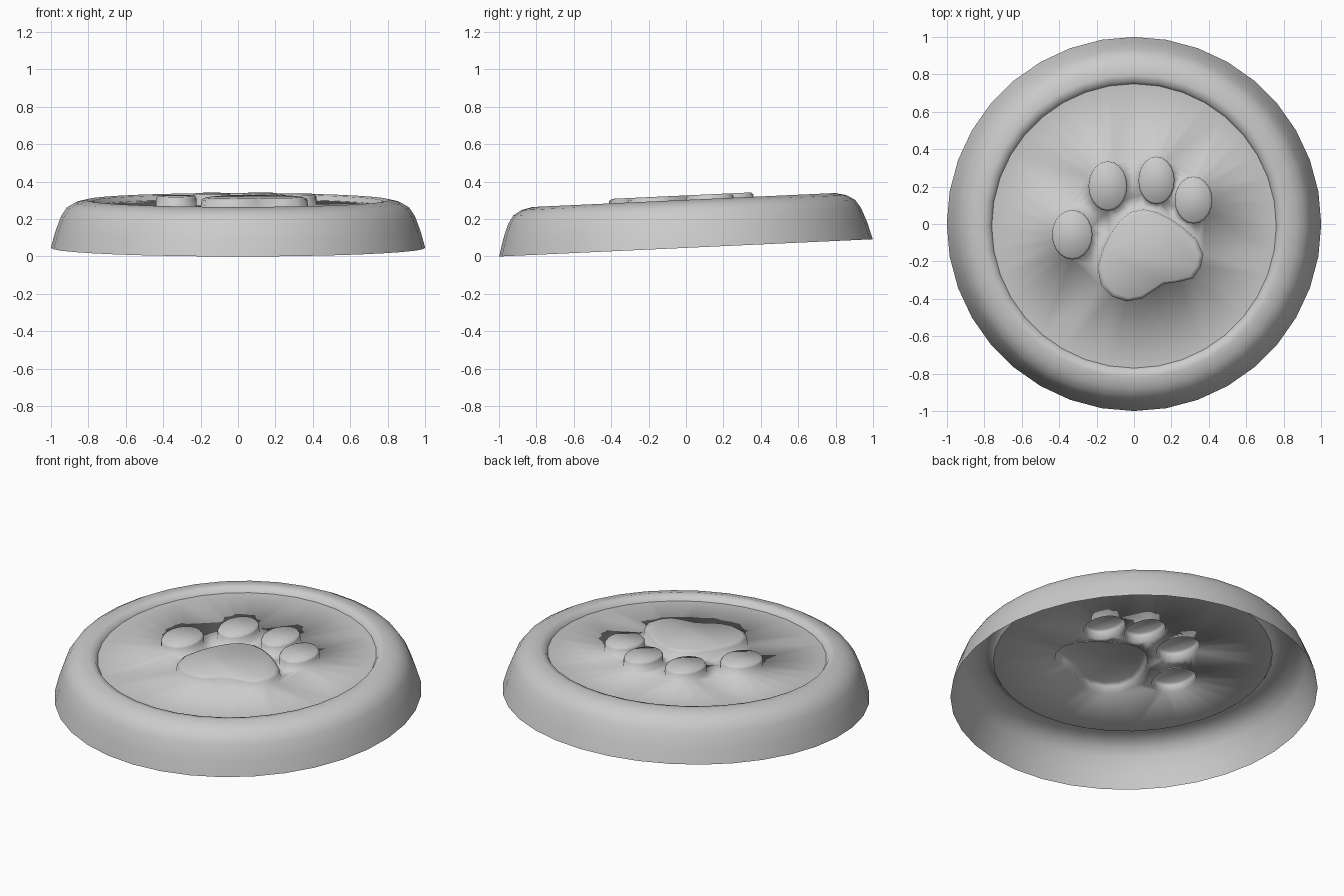
import bpy, bmesh, math
from mathutils import Matrix

SIDES = 36
FLOOR, TOP = 0.225, 0.28
TILT = Matrix.Translation((0, 0, 0.046)) @ Matrix.Rotation(math.radians(2.64), 4, 'X')

if "Cube" in bpy.data.objects:
    bpy.data.objects.remove(bpy.data.objects["Cube"])

grey = bpy.data.materials.new("plain grey")
grey.use_nodes = True
colour = (0.6, 0.6, 0.6, 1)
grey.diffuse_color = colour
grey.node_tree.nodes["Principled BSDF"].inputs["Base Color"].default_value = colour


def circle(cx, cy, rx, ry, count):
    angles = [2 * math.pi * i / count for i in range(count)]
    return [(cx + rx * math.cos(a), cy + ry * math.sin(a)) for a in angles]


def add_ring(bm, outline, z):
    return [bm.verts.new((x, y, z)) for x, y in outline]


def bridge(bm, low, high):
    n = len(low)
    for i in range(n):
        j = (i + 1) % n
        bm.faces.new((low[i], low[j], high[j], high[i]))


def loop_edges(bm, ring):
    return [bm.edges.new((v, ring[(i + 1) % len(ring)])) for i, v in enumerate(ring)]


def shrink(outline, factor):
    cx = sum(p[0] for p in outline) / len(outline)
    cy = sum(p[1] for p in outline) / len(outline)
    return [(cx + (x - cx) * factor, cy + (y - cy) * factor) for x, y in outline]


def finish(bm, name, sharp):
    bm.transform(TILT)
    mesh = bpy.data.meshes.new(name)
    bm.to_mesh(mesh)
    bm.free()
    mesh.materials.append(grey)
    obj = bpy.data.objects.new(name, mesh)
    bpy.context.collection.objects.link(obj)
    bpy.ops.object.select_all(action='DESELECT')
    obj.select_set(True)
    bpy.context.view_layer.objects.active = obj
    bpy.ops.object.shade_smooth_by_angle(angle=math.radians(sharp))


# Rounded outer rim, open underneath, dropping to the recess
profile = [(1.0, 0), (0.975, 0.09), (0.945, 0.17), (0.915, 0.215),
           (0.87, 0.242), (0.81, 0.256), (0.775, 0.25), (0.76, FLOOR)]
bm = bmesh.new()
rings = [add_ring(bm, circle(0, 0, r, r, SIDES), z) for r, z in profile]
for low, high in zip(rings, rings[1:]):
    bridge(bm, low, high)
finish(bm, "outer_rim", 60)

# Recessed floor with hollow raised paw pads
toes = [(-0.33, -0.045, 0.11, 0.135), (-0.14, 0.215, 0.105, 0.135),
        (0.12, 0.245, 0.098, 0.13), (0.318, 0.14, 0.102, 0.128)]
palm = [(-0.02, 0.08), (-0.08, 0.03), (-0.13, -0.04), (-0.17, -0.12),
        (-0.2, -0.22), (-0.18, -0.32), (-0.12, -0.38), (-0.04, -0.405),
        (0.04, -0.39), (0.1, -0.35), (0.16, -0.31), (0.24, -0.3),
        (0.32, -0.28), (0.36, -0.22), (0.375, -0.15), (0.34, -0.07),
        (0.27, -0.01), (0.2, 0.04), (0.12, 0.08), (0.05, 0.095)]
pads = [palm] + [circle(*toe, 20) for toe in toes]

bm = bmesh.new()
edges = loop_edges(bm, add_ring(bm, circle(0, 0, 0.76, 0.76, SIDES), FLOOR))
bases = [add_ring(bm, outline, FLOOR) for outline in pads]
for base in bases:
    edges += loop_edges(bm, base)
bmesh.ops.triangle_fill(bm, use_beauty=True, edges=edges, normal=(0, 0, 1))
for face in bm.faces:
    face.normal_update()
    if face.normal.z < 0:
        face.normal_flip()

# Pad walls with softened tops
for outline, base in zip(pads, bases):
    shoulder = add_ring(bm, shrink(outline, 0.98), TOP - 0.012)
    crown = add_ring(bm, shrink(outline, 0.9), TOP)
    bridge(bm, base, shoulder)
    bridge(bm, shoulder, crown)
    bm.faces.new(crown)
finish(bm, "floor_and_paw_pads", 95)
